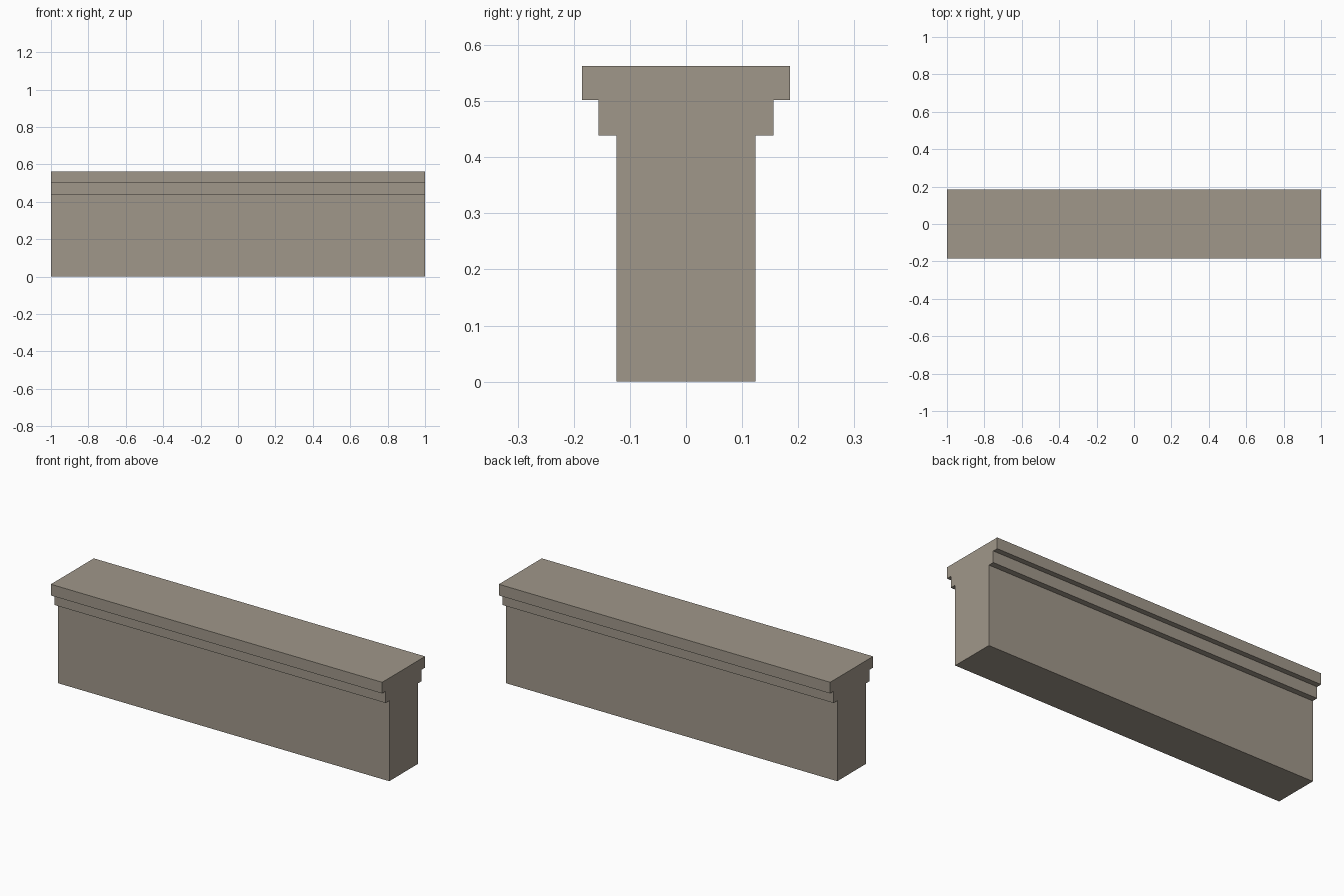
import bpy
import bmesh

cube = bpy.data.objects.get("Cube")
if cube:
    bpy.data.objects.remove(cube, do_unlink=True)

# Stone colour
stone = bpy.data.materials.new("warm_grey_stone")
stone.use_nodes = True
colour = (0.352, 0.310, 0.254, 1.0)
stone.diffuse_color = colour
stone.node_tree.nodes["Principled BSDF"].inputs["Base Color"].default_value = colour

# Half of the wall's cross-section (y, z), mirrored to make the stepped coping
half = [(0.124, 0.0), (0.124, 0.439), (0.156, 0.439),
        (0.156, 0.502), (0.185, 0.502), (0.185, 0.563)]
section = half + [(-y, z) for y, z in reversed(half)]

# Extrude the section along the wall's length
bm = bmesh.new()
end = bm.faces.new([bm.verts.new((-1.0, y, z)) for y, z in section])
result = bmesh.ops.extrude_face_region(bm, geom=[end], use_keep_orig=True)
moved = [v for v in result["geom"] if isinstance(v, bmesh.types.BMVert)]
bmesh.ops.translate(bm, verts=moved, vec=(2.0, 0.0, 0.0))
bmesh.ops.recalc_face_normals(bm, faces=bm.faces)

mesh = bpy.data.meshes.new("wall_with_stepped_coping")
bm.to_mesh(mesh)
bm.free()
mesh.materials.append(stone)
wall = bpy.data.objects.new("wall_with_stepped_coping", mesh)
bpy.context.collection.objects.link(wall)
